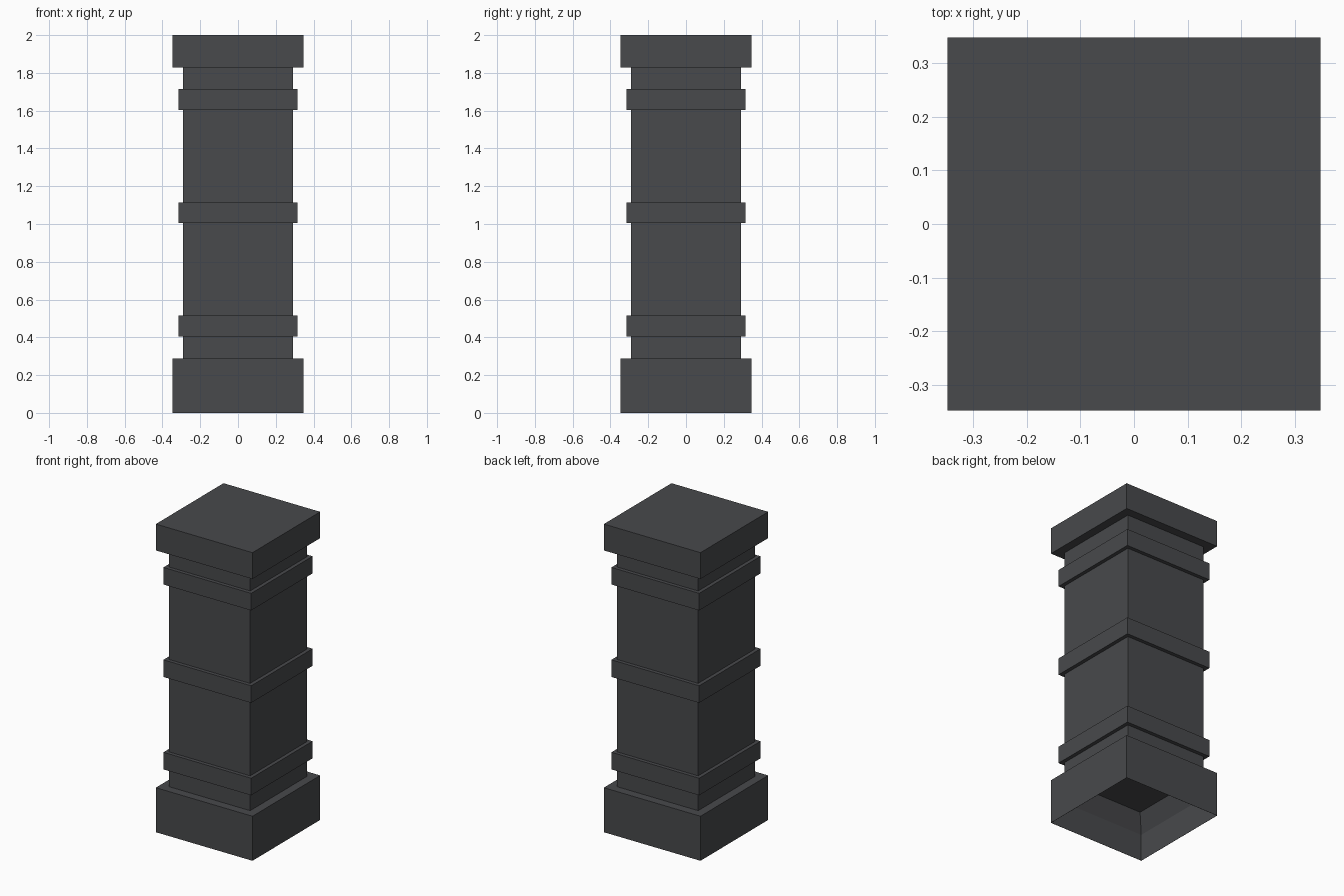
import bpy, bmesh

if "Cube" in bpy.data.objects:
    bpy.data.objects.remove(bpy.data.objects["Cube"])

# One flat dark grey for the whole pillar
stone = bpy.data.materials.new("dark_grey_stone")
stone.diffuse_color = (0.065, 0.067, 0.072, 1)
stone.use_nodes = True
stone.node_tree.nodes["Principled BSDF"].inputs["Base Color"].default_value = stone.diffuse_color

PLINTH, SHAFT, BAND = 0.347, 0.291, 0.315


def square_loft(name, profile):
    """Loft square rings through (half_width, z) steps and cap the two ends."""
    bm = bmesh.new()
    rings = []
    for h, z in profile:
        rings.append([bm.verts.new((sx * h, sy * h, z))
                      for sx, sy in ((-1, -1), (1, -1), (1, 1), (-1, 1))])
    for a, b in zip(rings, rings[1:]):
        for i in range(4):
            j = (i + 1) % 4
            bm.faces.new((a[i], a[j], b[j], b[i]))
    bm.faces.new(list(reversed(rings[0])))
    bm.faces.new(rings[-1])
    bmesh.ops.recalc_face_normals(bm, faces=bm.faces[:])
    mesh = bpy.data.meshes.new(name)
    bm.to_mesh(mesh)
    bm.free()
    mesh.materials.append(stone)
    obj = bpy.data.objects.new(name, mesh)
    bpy.context.collection.objects.link(obj)
    return obj


# Hollow underside of the plinth, then its outer wall and top ledge
profile = [(SHAFT, 0.284), (PLINTH - 0.001, 0.175), (PLINTH - 0.001, 0.0),
           (PLINTH, 0.0), (PLINTH, 0.289), (SHAFT, 0.289)]

# Three raised bands around the shaft
for z in (0.404, 1.004, 1.604):
    profile += [(SHAFT, z), (BAND, z), (BAND, z + 0.111), (SHAFT, z + 0.111)]

# Overhanging cap slab
profile += [(SHAFT, 1.829), (PLINTH, 1.829), (PLINTH, 2.0)]

square_loft("square_pillar", profile)
